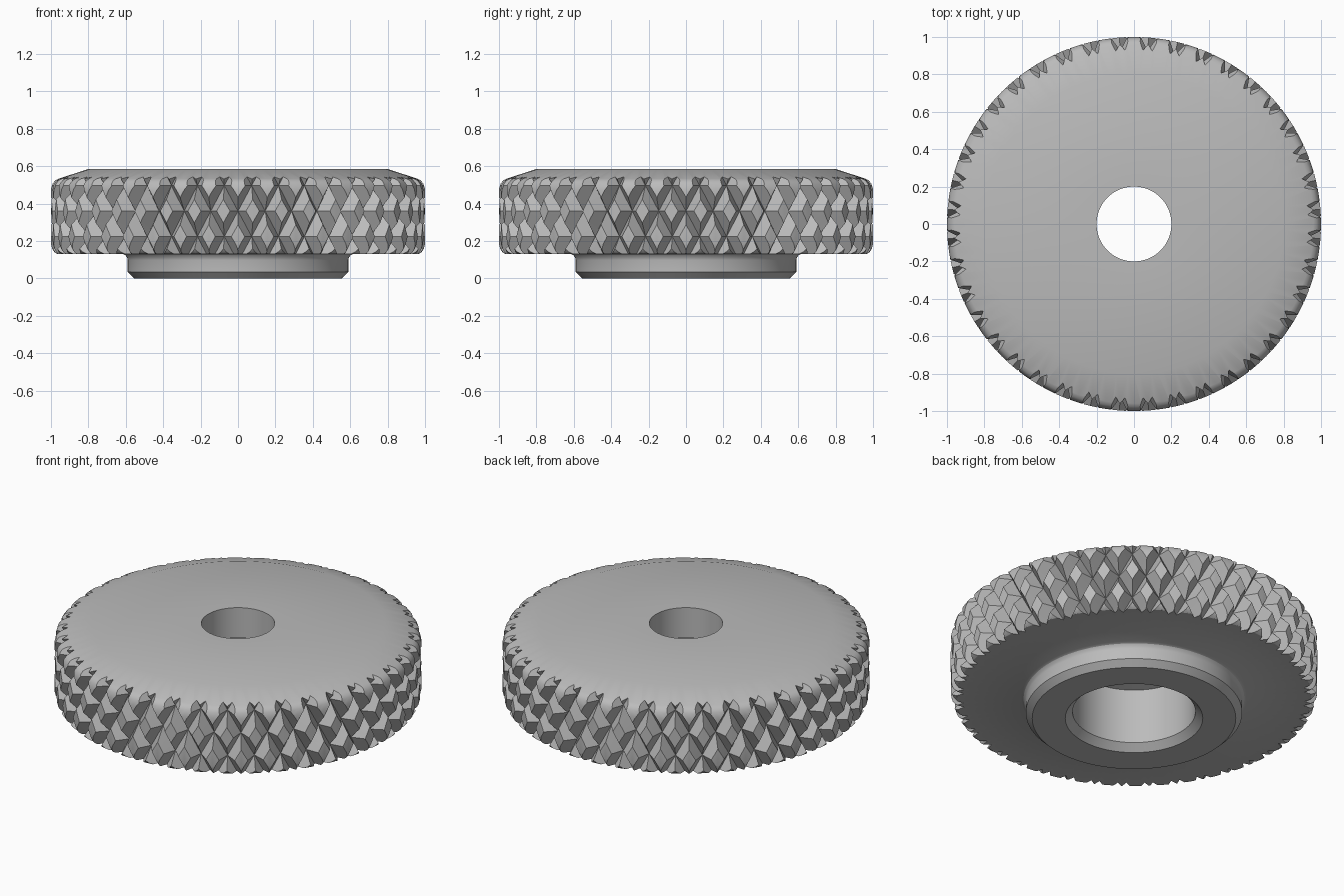
import bpy, bmesh
from math import pi, sin, cos, radians

cube = bpy.data.objects.get("Cube")
if cube:
    bpy.data.objects.remove(cube, do_unlink=True)

STEEL = (0.5, 0.5, 0.5, 1)
steel = bpy.data.materials.new("grey_steel")
steel.use_nodes = True
steel.diffuse_color = STEEL
steel.node_tree.nodes["Principled BSDF"].inputs["Base Color"].default_value = STEEL


def make_object(name, bm):
    bmesh.ops.recalc_face_normals(bm, faces=bm.faces[:])
    mesh = bpy.data.meshes.new(name)
    bm.to_mesh(mesh)
    bm.free()
    mesh.materials.append(steel)
    obj = bpy.data.objects.new(name, mesh)
    bpy.context.collection.objects.link(obj)
    return obj


def lathe(name, profile, segments):
    """Revolve a closed (radius, height) profile about z."""
    bm = bmesh.new()
    rings = []
    for i in range(segments):
        a = 2 * pi * i / segments
        rings.append([bm.verts.new((r * cos(a), r * sin(a), z)) for r, z in profile])
    n = len(profile)
    for i in range(segments):
        a, b = rings[i], rings[(i + 1) % segments]
        for j in range(n):
            k = (j + 1) % n
            bm.faces.new((a[j], b[j], b[k], a[k]))
    return make_object(name, bm)


# Knurl pattern: two crossing families of helical V grooves
GROOVES = 40
PITCH = 2 * pi / GROOVES
HALF_WIDTH = 0.054
SLANT = 0.577          # tangent of the helix angle
MIDDLE = 0.36          # height of the middle row of crossings
VALLEY, LAND = 0.93, 1.02
STEPS = (0, HALF_WIDTH, PITCH - HALF_WIDTH)


def knurl_shell():
    bm = bmesh.new()
    verts = {}

    def point(i, j):
        key = (i % (3 * GROOVES), i - j)
        if key not in verts:
            u = PITCH * (i // 3) + STEPS[i % 3]
            v = PITCH * (j // 3) + STEPS[j % 3]
            a = (u + v) / 2 + pi / 2
            r = VALLEY if i % 3 == 0 or j % 3 == 0 else LAND
            verts[key] = bm.verts.new((r * cos(a), r * sin(a), MIDDLE + (u - v) / (2 * SLANT)))
        return verts[key]

    for n in range(GROOVES):
        for row in range(-2, 3):
            for a in range(3):
                for b in range(3):
                    i, j = 3 * n + a, 3 * (n - row) + b
                    q = [point(i, j), point(i + 1, j), point(i + 1, j + 1), point(i, j + 1)]
                    if a == 1 or b == 1:
                        bm.faces.new(q)
                    else:
                        # crease runs from the crossing to the land corner
                        if a != b:
                            q = q[1:] + q[:1]
                        bm.faces.new((q[0], q[1], q[2]))
                        bm.faces.new((q[0], q[2], q[3]))

    # close both zigzag ends with cones
    top, bottom = bm.verts.new((0, 0, 1)), bm.verts.new((0, 0, -0.5))
    for e in [e for e in bm.edges if e.is_boundary]:
        z = (e.verts[0].co.z + e.verts[1].co.z) / 2
        bm.faces.new((e.verts[0], e.verts[1], top if z > MIDDLE else bottom))
    return make_object("knurl_cutter", bm)


# Turned body: domed disc, hub with fillet and chamfer, stepped bore
profile = [
    (0.2, 0.585), (0.8, 0.585), (0.96, 0.533), (0.978, 0.523), (0.992, 0.505), (1.0, 0.475),
    (1.0, 0.185), (0.994, 0.16), (0.983, 0.142), (0.965, 0.13),
    (0.615, 0.13), (0.602, 0.124), (0.593, 0.112), (0.59, 0.098),
    (0.59, 0.035), (0.555, 0), (0.375, 0), (0.335, 0.04), (0.335, 0.37), (0.2, 0.403),
]
nut = lathe("knurled_nut", profile, 160)
cutter = knurl_shell()

# Keep only what lies inside the knurl shell
mod = nut.modifiers.new("knurl", 'BOOLEAN')
mod.operation = 'INTERSECT'
mod.solver = 'EXACT'
mod.object = cutter
bpy.ops.object.select_all(action='DESELECT')
nut.select_set(True)
bpy.context.view_layer.objects.active = nut
bpy.ops.object.modifier_apply(modifier=mod.name)
bpy.data.objects.remove(cutter, do_unlink=True)
bpy.ops.object.shade_smooth_by_angle(angle=radians(28))
